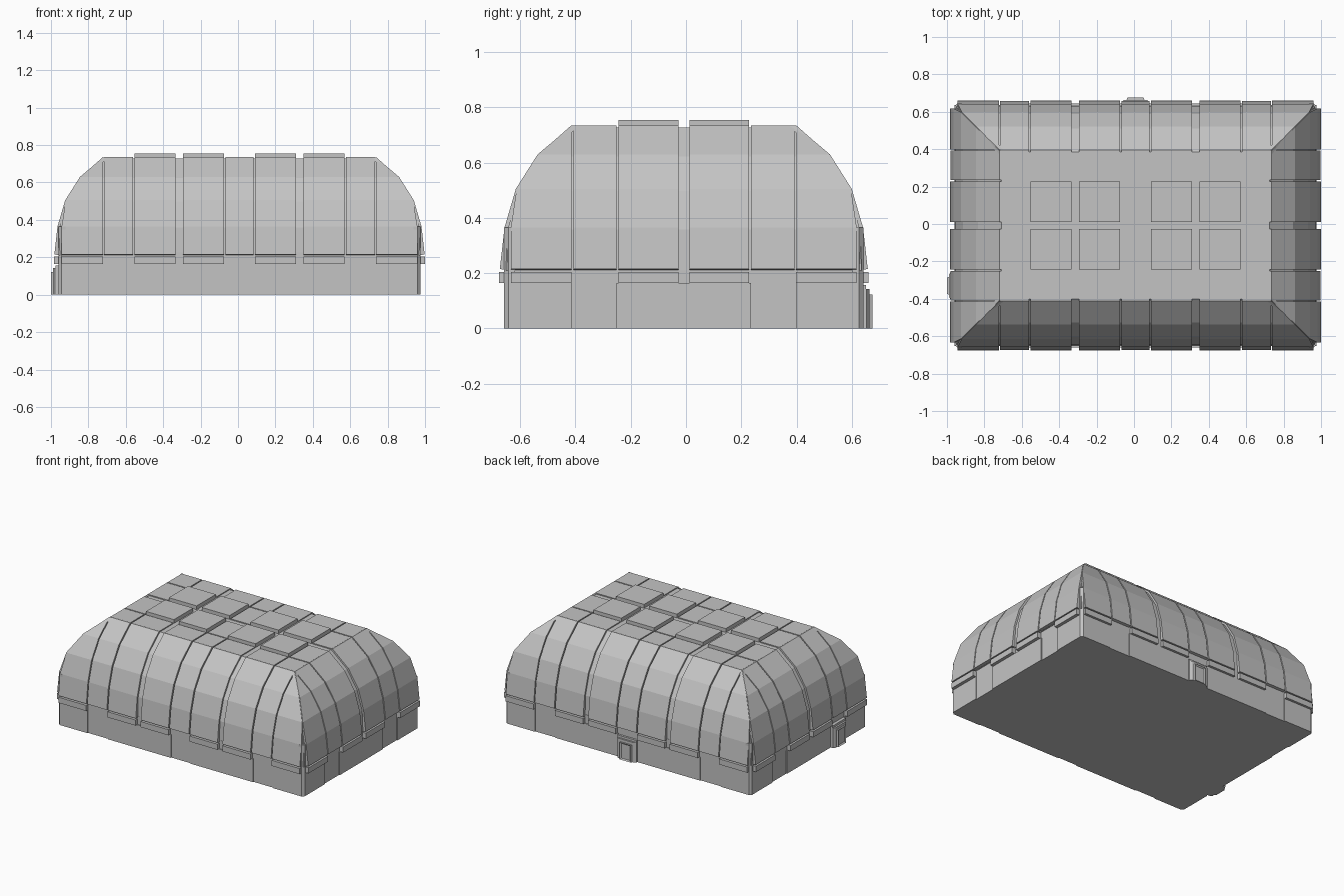
import bpy, bmesh
from mathutils import Vector

if "Cube" in bpy.data.objects:
    bpy.data.objects.remove(bpy.data.objects["Cube"])

mat = bpy.data.materials.new("light_grey")
mat.use_nodes = True
GREY = (0.55, 0.55, 0.55, 1)
mat.diffuse_color = GREY
mat.node_tree.nodes["Principled BSDF"].inputs["Base Color"].default_value = GREY

HX, HY = 0.99, 0.666                      # half sizes at the shell's lower edge
CENTRE = Vector((0.008, -0.008, 0))       # the doors push the body off centre
PROFILE = [(0, 0.215), (0.017, 0.365), (0.058, 0.505), (0.137, 0.63), (0.262, 0.735)]


def mirrored(spans):
    return [(-b, -a) for a, b in spans] + spans


# Panel columns along x and rows along y
WIDE_X = mirrored([(0.084, 0.302), (0.342, 0.562)])
THIN_X = mirrored([(0.57, 0.724)]) + [(-0.076, 0.076)]
END_X = mirrored([(0.731, 0.951)])
WIDE_Y = mirrored([(0.02, 0.236)])
THIN_Y = mirrored([(0.244, 0.4)])
END_Y = mirrored([(0.407, 0.626)])


def finish(name, bm):
    bmesh.ops.remove_doubles(bm, verts=bm.verts, dist=0.0005)
    bmesh.ops.recalc_face_normals(bm, faces=bm.faces)
    mesh = bpy.data.meshes.new(name)
    bm.to_mesh(mesh)
    bm.free()
    mesh.materials.append(mat)
    obj = bpy.data.objects.new(name, mesh)
    obj.location = CENTRE
    bpy.context.collection.objects.link(obj)
    return obj


def loft(bm, rings):
    """Join equal rings of points and cap both ends."""
    loops = [[bm.verts.new(p) for p in ring] for ring in rings]
    for low, high in zip(loops, loops[1:]):
        for i in range(len(low)):
            j = (i + 1) % len(low)
            bm.faces.new((low[i], low[j], high[j], high[i]))
    bm.faces.new(loops[0][::-1])
    bm.faces.new(loops[-1])


def prism(bm, outline, z0, z1):
    loft(bm, [[(x, y, z) for x, y in outline] for z in (z0, z1)])


def box(bm, xs, ys, z0, z1):
    prism(bm, [(xs[0], ys[0]), (xs[1], ys[0]), (xs[1], ys[1]), (xs[0], ys[1])], z0, z1)


def rectangle(x, y, z):
    return [(-x, -y, z), (x, -y, z), (x, y, z), (-x, y, z)]


# Foundation block with cut corners
bm = bmesh.new()
bx, by, cut = 0.963, 0.645, 0.018
prism(bm, [(-bx + cut, -by), (bx - cut, -by), (bx, -by + cut), (bx, by - cut),
           (bx - cut, by), (-bx + cut, by), (-bx, by - cut), (-bx, -by + cut)], 0, 0.225)
finish("foundation", bm)

# Inner shell seen in the gaps between panels
bm = bmesh.new()
core = [(0.022, 0.21)] + [(i + 0.011, z - 0.007) for i, z in PROFILE[1:]]
loft(bm, [rectangle(HX - i, HY - i, z) for i, z in core])
finish("inner_shell", bm)

# Slim corner posts
for sx, side in ((-1, "right"), (1, "left")):
    for sy, end in ((-1, "front"), (1, "back")):
        bm = bmesh.new()
        x, y, c = 0.969, 0.651, 0.016
        outline = [(x - 0.04, y - 0.04), (x, y - 0.04), (x, y - c), (x - c, y), (x - 0.04, y)]
        prism(bm, [(sx * px, sy * py) for px, py in outline], 0, 0.365)
        finish(f"{end}_{side}_corner_post", bm)


def side_point(along_x, sign, u, inset, z):
    return (u, sign * (HY - inset), z) if along_x else (sign * (HX - inset), u, z)


def curved_panel(bm, along_x, sign, span):
    """Faceted strip following the wall profile, trimmed to the corner mitre."""
    a, b = span
    half = HX if along_x else HY
    rings = []
    for inset, z in PROFILE:
        limit = half - inset - 0.003
        if a > 0:
            lo, hi = a, max(a, min(b, limit))
        elif b < 0:
            lo, hi = min(b, max(a, -limit)), b
        else:
            lo, hi = a, b
        rings.append([side_point(along_x, sign, lo, inset, z),
                      side_point(along_x, sign, hi, inset, z),
                      side_point(along_x, sign, hi, inset + 0.025, z - 0.003),
                      side_point(along_x, sign, lo, inset + 0.025, z - 0.003)])
    loft(bm, rings)


def wall_plates(bm, along_x, sign, spans, inner, outer, z0, z1):
    depth = sorted((sign * inner, sign * outer))
    for span in spans:
        if along_x:
            box(bm, span, depth, z0, z1)
        else:
            box(bm, depth, span, z0, z1)


# Curved panels, trim band and lower wall plates on each side
for name, along_x, sign in (("front", True, -1), ("back", True, 1),
                            ("right", False, -1), ("left", False, 1)):
    wide, thin, ends = (WIDE_X, THIN_X, END_X) if along_x else (WIDE_Y, THIN_Y, END_Y)
    half = HY if along_x else HX
    bm = bmesh.new()
    for span in wide + thin + ends:
        curved_panel(bm, along_x, sign, span)
    finish(name + "_curved_panels", bm)

    bm = bmesh.new()
    wall_plates(bm, along_x, sign, wide + ends, half - 0.04, half + 0.002, 0.165, 0.205)
    finish(name + "_trim_band", bm)

    bm = bmesh.new()
    lower = mirrored([(0.076, 0.57)]) if along_x else [(-0.244, 0.244)]
    outer = 0.651 if along_x else 0.969
    wall_plates(bm, along_x, sign, lower + ends, outer - 0.03, outer, 0, 0.165)
    finish(name + "_lower_wall", bm)

# Roof tiles, raised where wide columns meet wide rows
flat, raised = bmesh.new(), bmesh.new()
for xs in WIDE_X + THIN_X:
    for ys in WIDE_Y + THIN_Y:
        if xs in WIDE_X and ys in WIDE_Y:
            box(raised, xs, ys, 0.71, 0.755)
        else:
            box(flat, xs, ys, 0.71, 0.735)
finish("roof_tiles", flat)
finish("raised_roof_tiles", raised)


# Doors: stepped surround and a tapered leaf with an inset face
def door(name, along_x, sign, wall, centre):
    def place(u, d):
        return (centre + u, sign * (wall + d)) if along_x else (sign * (wall + d), centre + u)

    bm = bmesh.new()
    prism(bm, [place(*p) for p in ((-0.075, -0.03), (0.075, -0.03), (0.075, 0.012),
                                   (0.06, 0.022), (-0.06, 0.022), (-0.075, 0.012))], 0, 0.142)
    prism(bm, [place(*p) for p in ((-0.075, -0.03), (0.075, -0.03),
                                   (0.075, 0.01), (-0.075, 0.01))], 0.142, 0.157)
    finish(name + "_surround", bm)

    bm = bmesh.new()
    prism(bm, [place(*p) for p in ((-0.058, 0), (0.058, 0),
                                   (0.043, 0.033), (-0.043, 0.033))], 0, 0.122)
    bm.normal_update()
    axis = 1 if along_x else 0
    face = max(bm.faces, key=lambda f: sign * f.calc_center_median()[axis])
    bmesh.ops.recalc_face_normals(bm, faces=bm.faces)
    bmesh.ops.inset_region(bm, faces=[face], thickness=0.012, depth=-0.008)
    finish(name + "_leaf", bm)


door("back_door", True, 1, 0.65, 0)
door("side_door", False, -1, 0.975, -0.322)
